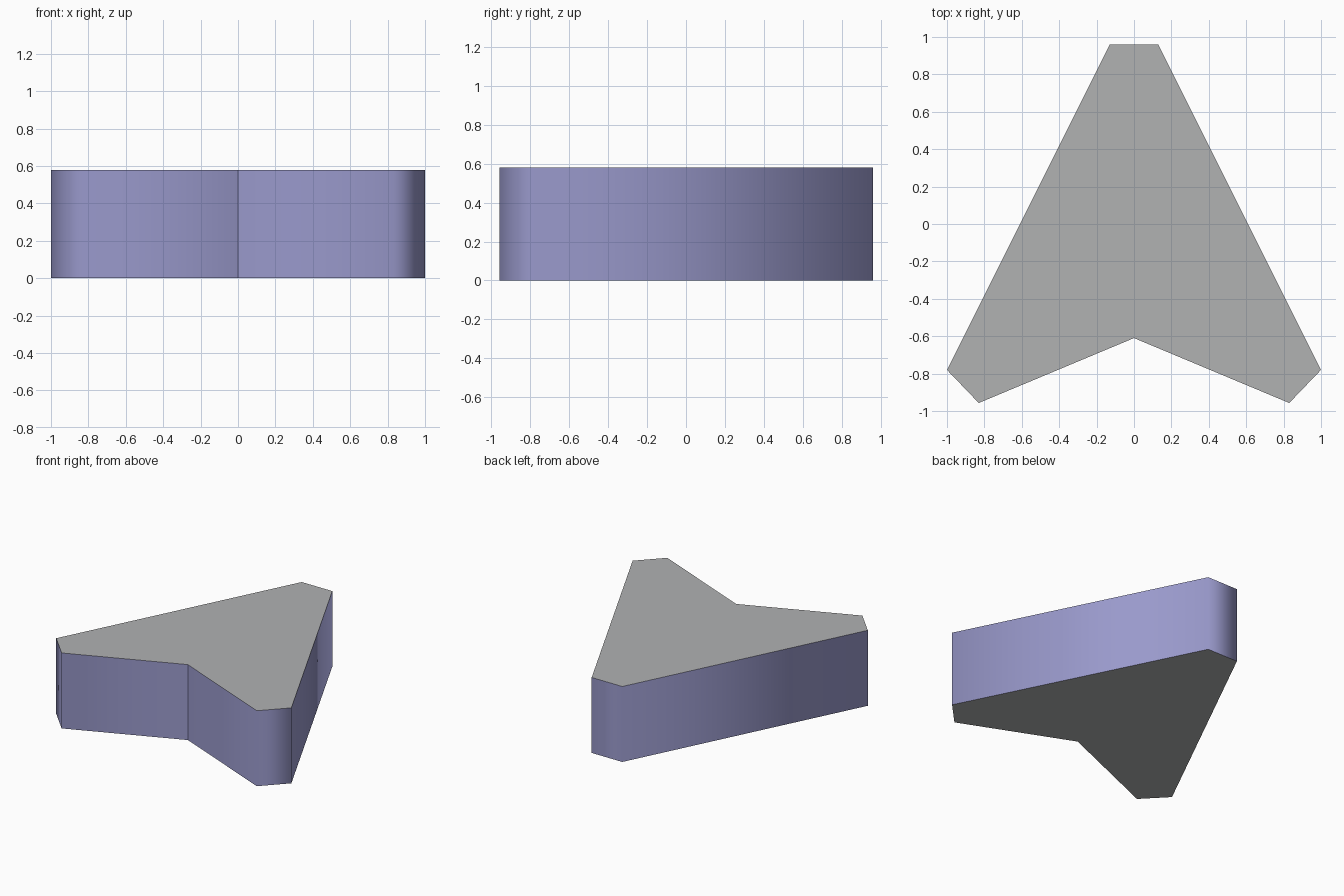
import bpy
import bmesh

cube = bpy.data.objects.get("Cube")
if cube:
    bpy.data.objects.remove(cube, do_unlink=True)


def make_material(name, color):
    mat = bpy.data.materials.new(name)
    mat.use_nodes = True
    mat.diffuse_color = (*color, 1)
    mat.node_tree.nodes["Principled BSDF"].inputs["Base Color"].default_value = (*color, 1)
    return mat


HEIGHT = 0.58

# Half outline from the front notch round to the back tip, then mirrored
half = [(0, -0.61), (0.83, -0.957), (1, -0.78), (0.13, 0.96)]
outline = half + [(-x, y) for x, y in reversed(half[1:])]

# Extrude the outline into a solid arrowhead block
bm = bmesh.new()
base = bm.faces.new([bm.verts.new((x, y, 0)) for x, y in outline])
grown = bmesh.ops.extrude_face_region(bm, geom=[base], use_keep_orig=True)
top_verts = [g for g in grown["geom"] if isinstance(g, bmesh.types.BMVert)]
bmesh.ops.translate(bm, verts=top_verts, vec=(0, 0, HEIGHT))
bmesh.ops.recalc_face_normals(bm, faces=bm.faces)

# Grey caps, lavender walls with smooth shading
for face in bm.faces:
    is_wall = abs(face.normal.z) < 0.5
    face.material_index = 1 if is_wall else 0
    face.smooth = is_wall

# Keep the cap rims and the notch crease sharp
for edge in bm.edges:
    at_notch = all(abs(v.co.x) < 0.01 for v in edge.verts)
    at_rim = edge.verts[0].co.z == edge.verts[1].co.z
    edge.smooth = not (at_notch or at_rim)

mesh = bpy.data.meshes.new("arrowhead_block")
bm.to_mesh(mesh)
bm.free()
mesh.materials.append(make_material("cap grey", (0.44, 0.445, 0.45)))
mesh.materials.append(make_material("wall lavender", (0.32, 0.32, 0.6)))
block = bpy.data.objects.new("arrowhead_block", mesh)
bpy.context.collection.objects.link(block)
